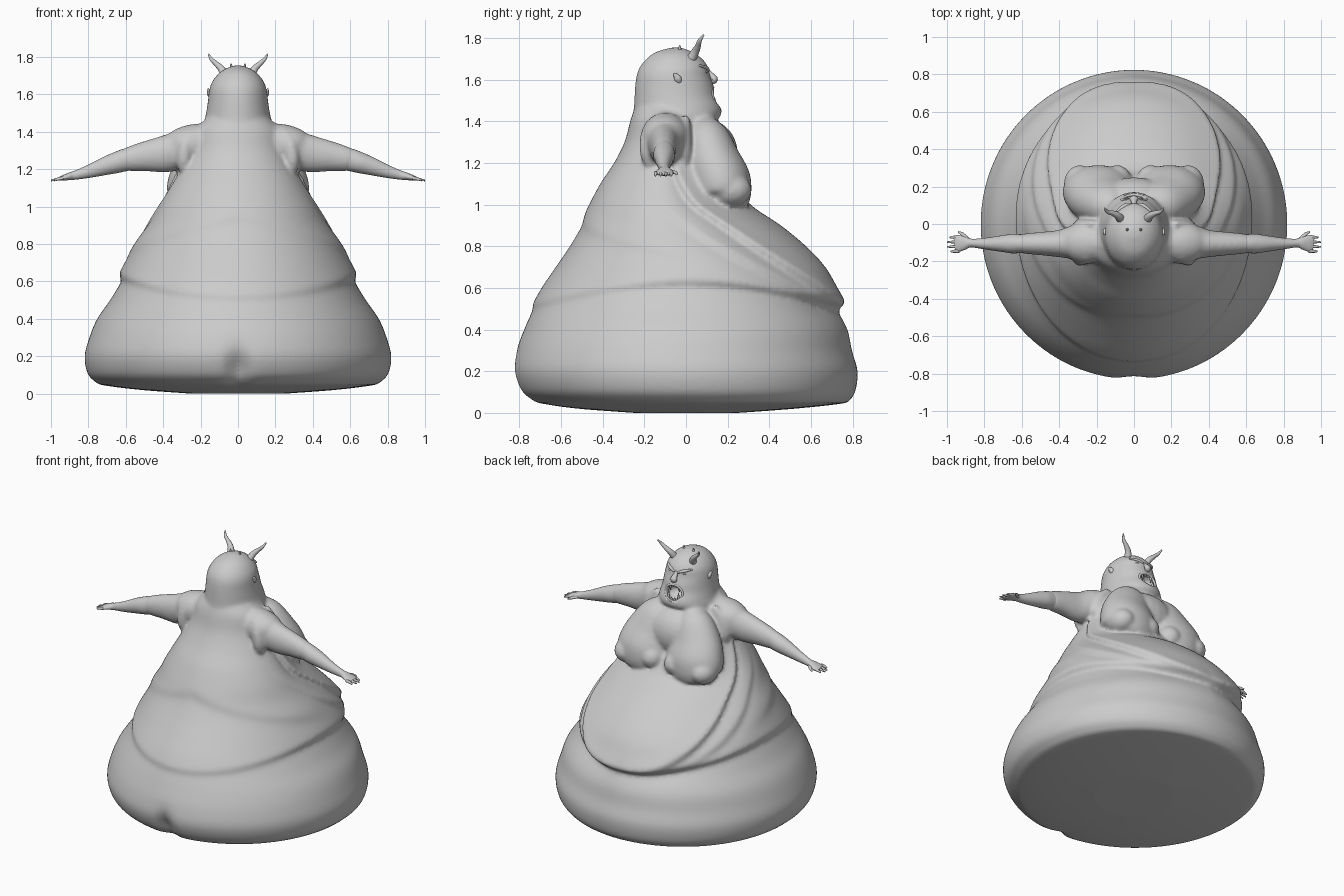
import bpy, bmesh, math
from mathutils import Vector

skin = bpy.data.materials.new("grey_skin")
skin.diffuse_color = (0.6, 0.6, 0.6, 1)


def finish(bm, name, mirror=False):
    """Turn a bmesh into a smooth grey object, mirrored over x if wanted."""
    bmesh.ops.recalc_face_normals(bm, faces=bm.faces)
    me = bpy.data.meshes.new(name)
    bm.to_mesh(me)
    bm.free()
    for p in me.polygons:
        p.use_smooth = True
    me.materials.append(skin)
    ob = bpy.data.objects.new(name, me)
    bpy.context.collection.objects.link(ob)
    if mirror:
        ob.modifiers.new("mirror", 'MIRROR').use_mirror_merge = False
    return ob


def fuse(name, parts):
    """Melt parts into one soft skin."""
    bm = bmesh.new()
    for ob in parts:
        bm.from_mesh(ob.data)
        if ob.modifiers:                           # add the mirrored twin
            first = len(bm.verts)
            bm.from_mesh(ob.data)
            bm.verts.ensure_lookup_table()
            for v in bm.verts[first:]:
                v.co.x *= -1
        bpy.data.objects.remove(ob)
    ob = finish(bm, name)
    m = ob.modifiers.new("skin", 'REMESH')
    m.mode, m.voxel_size, m.use_smooth_shade = 'VOXEL', 0.012, True
    s = ob.modifiers.new("soften", 'SMOOTH')
    s.factor, s.iterations = 0.5, 5
    return ob


def smooth_rows(rows, steps):
    """Catmull-Rom interpolation of rows of numbers."""
    out = []
    for i in range(len(rows) - 1):
        p0, p1, p2, p3 = rows[max(i - 1, 0)], rows[i], rows[i + 1], rows[min(i + 2, len(rows) - 1)]
        for k in range(steps):
            t = k / steps
            out.append([0.5 * (2 * b + (c - a) * t + (2 * a - 5 * b + 4 * c - d) * t * t
                               + (3 * b - a - 3 * c + d) * t ** 3)
                        for a, b, c, d in zip(p0, p1, p2, p3)])
    out.append(list(rows[-1]))
    return out


def skin_rings(bm, rings, closed=False):
    vs = [[bm.verts.new(p) for p in r] for r in rings]
    n = len(vs[0])
    for a, b in list(zip(vs, vs[1:])) + ([(vs[-1], vs[0])] if closed else []):
        for j in range(n):
            bm.faces.new((a[j], a[(j + 1) % n], b[(j + 1) % n], b[j]))
    if not closed:
        bm.faces.new(vs[0][::-1])
        bm.faces.new(vs[-1])


def stack(name, rows, segs, steps, shape=None):
    """Loft of level rings (z, half width, y back, y front)."""
    rings = []
    for z, w, yb, yf in smooth_rows(rows, steps):
        ring = []
        for j in range(segs):
            a = 2 * math.pi * j / segs            # 0 = +y side
            d = shape(a, z) if shape else 0
            ring.append(((w + d) * math.sin(a),
                         (yb + yf) / 2 + ((yf - yb) / 2 + d) * math.cos(a), z))
        rings.append(ring)
    bm = bmesh.new()
    skin_rings(bm, rings)
    return finish(bm, name)


def tube(bm, rows, segs=12, steps=4, closed=False):
    """Elliptic tube through (x, y, z, radius u, radius v)."""
    rows = smooth_rows(rows, steps) if steps > 1 else rows
    pts = [Vector(r[:3]) for r in rows]
    whole = (pts[-1] - pts[0]).normalized()
    up = Vector((0, 0, 1)) if abs(whole.z) < 0.8 and not closed else Vector((0, 1, 0))
    rings, n = [], len(pts)
    for i, r in enumerate(rows):
        nxt = pts[(i + 1) % n] if closed else pts[min(i + 1, n - 1)]
        prv = pts[i - 1] if closed else pts[max(i - 1, 0)]
        t = (nxt - prv).normalized()
        u = t.cross(up).normalized()
        v = u.cross(t)
        rings.append([pts[i] + u * r[3] * math.cos(2 * math.pi * j / segs)
                      + v * r[4] * math.sin(2 * math.pi * j / segs) for j in range(segs)])
    skin_rings(bm, rings, closed)


def tubes(name, paths, mirror=True, **kw):
    bm = bmesh.new()
    for p in paths:
        tube(bm, p, **kw)
    return finish(bm, name, mirror)


def blob(name, c, r, mirror=False):
    bm = bmesh.new()
    bmesh.ops.create_uvsphere(bm, u_segments=24, v_segments=14, radius=1)
    for v in bm.verts:
        v.co = Vector((c[i] + v.co[i] * r[i] for i in range(3)))
    return finish(bm, name, mirror)


# body: heavy mound with fat folds and a cleft at the rear
def folds(a, z):
    a = abs((a + math.pi) % (2 * math.pi) - math.pi)

    def fold(zc, depth, width, reach=0.09):
        s = z - zc
        return depth * math.tanh(s / width) * math.exp(-abs(s) / reach)
    d = fold(0.51 + 0.11 * math.sin(a) ** 2, 0.022 + 0.012 * math.cos(a), 0.02)
    if a < 1.9:                                   # belly apron and a second roll outside it
        fade = min(1, a * 2) * min(1, (1.9 - a) * 2)
        d += fold(0.51 + 0.3 * a ** 2, 0.032 * fade, 0.025)
        d += fold(0.50 + 0.17 * a ** 2, 0.018 * fade, 0.025, 0.06)
    if a > 1.3:                                   # faint back roll
        d += fold(0.93 - 0.12 * (math.pi - a), 0.012 * min(1, (a - 1.3) * 2), 0.04)
    back = math.pi - a
    return d - 0.055 * math.exp(-(back / 0.07) ** 2) * math.exp(-((z - 0.13) / 0.1) ** 2)


body_rows = [
    (0.0, 0.25, -0.25, 0.25), (0.02, 0.52, -0.52, 0.52), (0.045, 0.72, -0.70, 0.75),
    (0.065, 0.765, -0.75, 0.79), (0.11, 0.805, -0.80, 0.815), (0.2, 0.82, -0.83, 0.825),
    (0.3, 0.795, -0.815, 0.80), (0.4, 0.755, -0.78, 0.785), (0.5, 0.69, -0.74, 0.75),
    (0.6, 0.64, -0.69, 0.715), (0.7, 0.60, -0.625, 0.665), (0.8, 0.55, -0.56, 0.575),
    (0.9, 0.485, -0.505, 0.455), (1.0, 0.425, -0.46, 0.31), (1.1, 0.365, -0.41, 0.24),
    (1.2, 0.31, -0.345, 0.19), (1.3, 0.265, -0.295, 0.15), (1.4, 0.235, -0.268, 0.10),
    (1.45, 0.19, -0.25, 0.06), (1.5, 0.13, -0.22, 0.0)]
body = stack("body", body_rows, 128, 7, folds)

# sagging chest: two wide lobes with blunt outer corners, joined in the middle
chest = tubes("chest", [[
    (0.09, 0.07, 1.41, 0.05, 0.05), (0.12, 0.09, 1.33, 0.13, 0.11), (0.16, 0.125, 1.2, 0.18, 0.14),
    (0.185, 0.165, 1.1, 0.195, 0.15), (0.195, 0.185, 1.04, 0.18, 0.13),
    (0.20, 0.18, 1.0, 0.12, 0.09), (0.20, 0.18, 0.98, 0.04, 0.03)]], segs=32, steps=5)
corners = blob("chest_corners", (0.29, 0.215, 1.07), (0.085, 0.10, 0.08), True)
inner = blob("chest_inner", (0.09, 0.225, 1.08), (0.08, 0.09, 0.08), True)
middle = blob("chest_middle", (0, 0.10, 1.24), (0.22, 0.15, 0.17))

# head
head_rows = [
    (1.34, 0.20, -0.26, 0.10), (1.39, 0.20, -0.262, 0.135), (1.43, 0.19, -0.255, 0.168),
    (1.47, 0.177, -0.25, 0.168), (1.52, 0.167, -0.247, 0.145), (1.57, 0.16, -0.244, 0.133),
    (1.62, 0.154, -0.237, 0.115), (1.66, 0.142, -0.222, 0.107), (1.70, 0.115, -0.19, 0.078),
    (1.73, 0.08, -0.15, 0.038), (1.75, 0.035, -0.09, -0.01), (1.755, 0.008, -0.06, -0.04)]
head = stack("head", head_rows, 64, 4)

# upper arms, shoulder slope and hanging skin rolls
upper = tubes("upper_arms", [[
    (0.13, -0.10, 1.34, 0.09, 0.10), (0.22, -0.10, 1.335, 0.11, 0.108), (0.28, -0.10, 1.32, 0.112, 0.108),
    (0.335, -0.10, 1.295, 0.09, 0.102), (0.40, -0.105, 1.28, 0.073, 0.098), (0.50, -0.105, 1.268, 0.062, 0.08),
    (0.60, -0.105, 1.25, 0.051, 0.061), (0.62, -0.105, 1.245, 0.03, 0.04)]], segs=24)
rolls = tubes("shoulder_rolls", [
    [(0.25, -0.17, 1.40, 0.02, 0.02), (0.28, -0.18, 1.33, 0.035, 0.04),
     (0.29, -0.18, 1.24, 0.04, 0.04), (0.28, -0.16, 1.16, 0.02, 0.02)],
    [(0.21, 0.0, 1.42, 0.02, 0.02), (0.26, -0.01, 1.35, 0.04, 0.035),
     (0.29, -0.01, 1.26, 0.04, 0.035), (0.29, -0.01, 1.18, 0.02, 0.02)]], segs=14)

# one soft skin, then the open mouth
torso = fuse("torso", [body, chest, corners, inner, middle, head, upper, rolls])
cutter = blob("mouth_cutter", (0, 0.15, 1.51), (0.062, 0.085, 0.05))
cutter.hide_render = True
cutter.hide_viewport = True
cut = torso.modifiers.new("mouth", 'BOOLEAN')
cut.object = cutter
cut.operation = 'DIFFERENCE'

lip = []
for k in range(32):
    a = 2 * math.pi * k / 32
    x = 0.064 * math.cos(a)
    lip.append((x, 0.142 - 3 * x * x - 0.014 * math.sin(a), 1.51 + 0.052 * math.sin(a), 0.008, 0.008))
tubes("lips", [lip], mirror=False, segs=8, steps=1, closed=True)

# teeth: lower tusks, upper fangs and small ones between
teeth = []
for x, y, z0, z1, r in ((0.038, 0.135, 1.465, 1.52, 0.009), (0.034, 0.12, 1.555, 1.515, 0.008),
                        (0.012, 0.14, 1.455, 1.48, 0.009), (0.011, 0.122, 1.562, 1.54, 0.009)):
    teeth.append([(x, y, z0, r, r), (x, y + 0.003, (z0 + z1) / 2, r * 0.8, r * 0.8),
                  (x, y, z1, 0.001, 0.001)])
tubes("teeth", teeth, segs=8, steps=2)

# facial features
tubes("nose", [[(0, 0.10, 1.645, 0.010, 0.010), (0, 0.122, 1.62, 0.016, 0.014),
                (0, 0.135, 1.60, 0.024, 0.018), (0, 0.12, 1.585, 0.012, 0.01)]], mirror=False)
blob("eyes", (0.05, 0.092, 1.637), (0.017, 0.012, 0.007), True)
tubes("brows", [[(0.012, 0.106, 1.642, 0.007, 0.007), (0.05, 0.097, 1.657, 0.012, 0.009),
                 (0.095, 0.066, 1.668, 0.005, 0.005)]], segs=10)
tubes("ears", [[(0.148, -0.03, 1.585, 0.008, 0.010), (0.153, -0.04, 1.605, 0.013, 0.018),
                (0.16, -0.055, 1.63, 0.004, 0.006)]], segs=12)

# curved horns and small crown spikes
tubes("horns", [[
    (0.07, 0.025, 1.70, 0.024, 0.024), (0.088, 0.045, 1.735, 0.019, 0.019),
    (0.115, 0.058, 1.762, 0.014, 0.014), (0.142, 0.066, 1.788, 0.010, 0.010),
    (0.158, 0.085, 1.815, 0.004, 0.004)]], segs=14)
tubes("crown_spikes", [[(0.034, -0.03, 1.735, 0.011, 0.011), (0.038, -0.03, 1.765, 0.003, 0.003)]], segs=8)

# forearms and hands
tubes("forearms", [[
    (0.55, -0.105, 1.258, 0.05, 0.062), (0.60, -0.105, 1.25, 0.05, 0.06), (0.65, -0.105, 1.235, 0.052, 0.056),
    (0.70, -0.105, 1.22, 0.045, 0.05), (0.80, -0.105, 1.187, 0.03, 0.034), (0.87, -0.102, 1.168, 0.023, 0.024),
    (0.90, -0.102, 1.162, 0.034, 0.02), (0.94, -0.104, 1.152, 0.045, 0.014),
    (0.96, -0.106, 1.148, 0.036, 0.008)]], segs=24)
fingers = []
for i, tip in enumerate((0.985, 1.0, 0.998, 0.98)):
    y = -0.070 - 0.025 * i
    fingers.append([(0.935, y, 1.152, 0.010, 0.010), (0.965, y - 0.001, 1.147, 0.008, 0.008),
                    (tip, y - 0.002, 1.139, 0.004, 0.004)])
fingers.append([(0.89, -0.085, 1.160, 0.013, 0.011), (0.917, -0.055, 1.155, 0.010, 0.009),
                (0.94, -0.042, 1.148, 0.004, 0.004)])
tubes("fingers", fingers, segs=8, steps=3)
